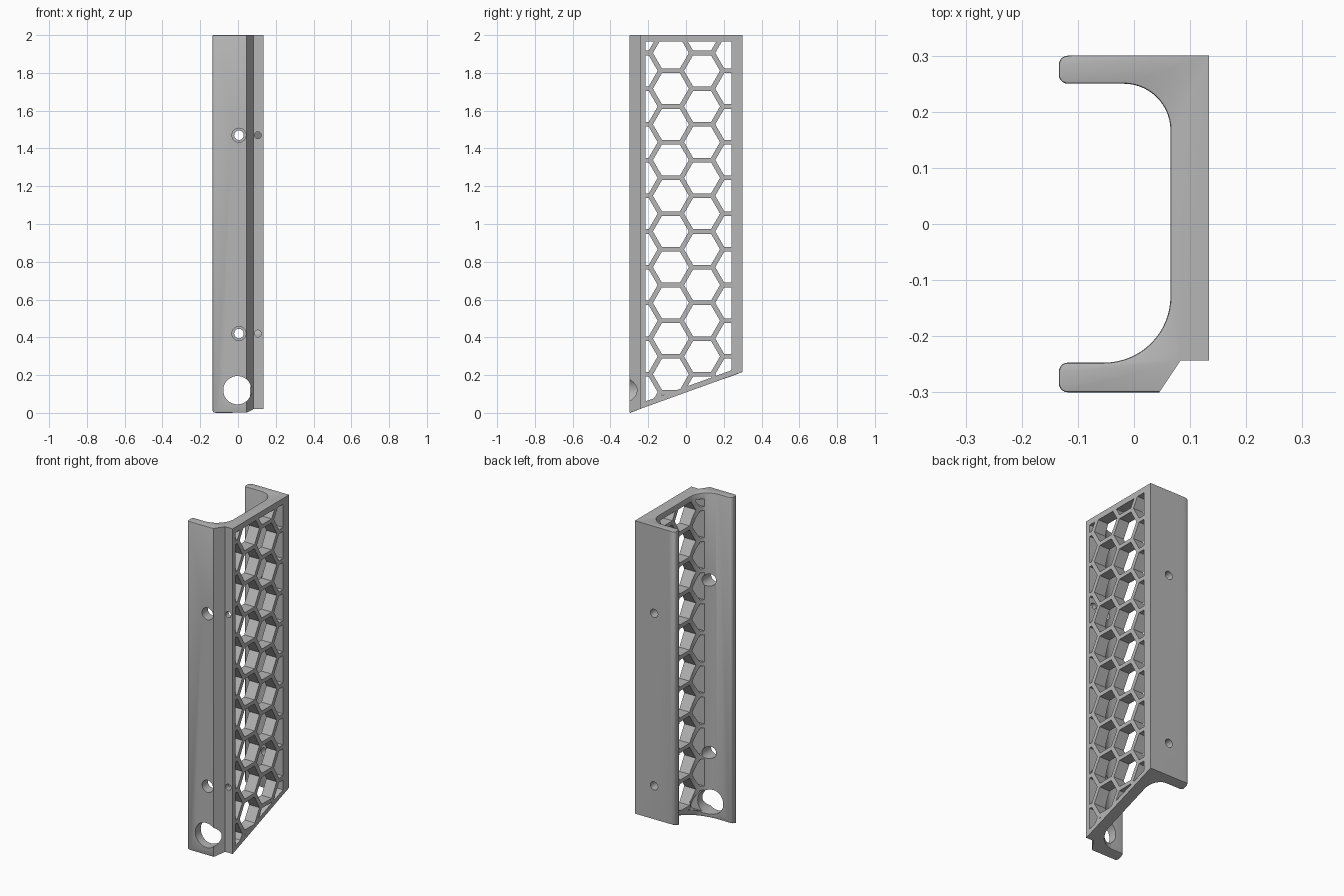
import bpy, bmesh, math
from mathutils import Matrix, Vector

cube = bpy.data.objects.get("Cube")
if cube:
    bpy.data.objects.remove(cube, do_unlink=True)

grey = bpy.data.materials.new("plain_grey")
grey.use_nodes = True
COLOUR = (0.47, 0.47, 0.47, 1)
grey.diffuse_color = COLOUR
grey.node_tree.nodes["Principled BSDF"].inputs["Base Color"].default_value = COLOUR

HALF_Y, HEIGHT, RISE = 0.3, 2.0, 0.217      # depth, height, slope of the foot
OUTER, INNER, TIP = 0.134, 0.065, -0.134    # wall faces and flange tips in x


def foot(y):
    return RISE * (y + HALF_Y) / (2 * HALF_Y)


def arc(cx, cy, r, start, end, steps):
    angles = [math.radians(start + (end - start) * i / steps) for i in range(steps + 1)]
    return [(cx + r * math.cos(a), cy + r * math.sin(a)) for a in angles]


def make_object(name, bm):
    bmesh.ops.recalc_face_normals(bm, faces=bm.faces)
    mesh = bpy.data.meshes.new(name)
    bm.to_mesh(mesh)
    bm.free()
    mesh.materials.append(grey)
    obj = bpy.data.objects.new(name, mesh)
    bpy.context.collection.objects.link(obj)
    return obj


def extrude(bm, faces, offset):
    result = bmesh.ops.extrude_face_region(bm, geom=faces)
    verts = [g for g in result["geom"] if isinstance(g, bmesh.types.BMVert)]
    bmesh.ops.translate(bm, verts=verts, vec=offset)


# Channel section: two flanges with rounded tips, filleted into the side wall
r = 0.016
back, front = 0.25, -0.247
profile = [(0.045, -HALF_Y), (0.083, -0.243), (OUTER, -0.243), (OUTER, HALF_Y)]
profile += arc(TIP + r, HALF_Y - r, r, 90, 180, 5)
profile += arc(TIP + r, back + r, r, 180, 270, 5)
profile += arc(INNER - 0.083, back - 0.083, 0.083, 90, 0, 14)
profile += arc(INNER - 0.118, front + 0.118, 0.118, 0, -90, 16)
profile += arc(TIP + r, front - r, r, 90, 180, 5)
profile += arc(TIP + r, -HALF_Y + r, r, 180, 270, 5)

# Extruded body with a sloping foot and softened end edges
bm = bmesh.new()
base = bm.faces.new([bm.verts.new((x, y, 0)) for x, y in profile])
extrude(bm, [base], Vector((0, 0, HEIGHT)))
for v in bm.verts:
    if v.co.z < 1:
        v.co.z = foot(v.co.y)
soft = []
for e in bm.edges:
    a, b = (v.co for v in e.verts)
    same_end = (a.z < 1) == (b.z < 1)
    if same_end and max(a.x, b.x) < INNER + 0.001:
        soft.append(e)
bmesh.ops.bevel(bm, geom=soft, offset=0.004, segments=2, profile=0.5, affect='EDGES')
body = make_object("honeycomb_bracket", bm)

# Honeycomb cutter: flat hexagons trimmed to the window, then thickened
PITCH, STEP, RADIUS = 0.189, 0.165, 0.095
bm = bmesh.new()
for col in range(4):
    y = -0.245 + col * STEP
    for row in range(-1, 12):
        z = 1.811 - PITCH * (row - 0.5 * (col % 2))
        z -= PITCH * (col % 2)
        bm.faces.new([bm.verts.new((-0.3, py, pz))
                      for py, pz in arc(y, z, RADIUS, 0, 300, 5)])
slope = Vector((0, RISE, -2 * HALF_Y))
limits = [((0, -0.215, 0), (0, -1, 0)), ((0, 0.242, 0), (0, 1, 0)),
          ((0, 0, 1.965), (0, 0, 1)), ((0, 0, foot(0) + 0.03), slope)]
for point, normal in limits:
    geom = bm.verts[:] + bm.edges[:] + bm.faces[:]
    bmesh.ops.bisect_plane(bm, geom=geom, plane_co=point, plane_no=normal,
                           clear_outer=True)
extrude(bm, bm.faces[:], Vector((0.6, 0, 0)))
hexes = make_object("honeycomb_cutter", bm)

# Round holes: large cable hole, screw holes in both flanges, pilot holes
holes = [(-0.003, 0.12, 0.075, -0.4, -0.135)]
for z in (0.42, 1.47):
    holes += [(0.005, z, 0.037, -0.4, -0.135),
              (0.005, z, 0.025, 0.15, 0.4),
              (0.105, z, 0.018, -0.4, -0.19)]
bm = bmesh.new()
for x, z, radius, y0, y1 in holes:
    place = Matrix.Translation((x, (y0 + y1) / 2, z)) @ Matrix.Rotation(math.pi / 2, 4, 'X')
    bmesh.ops.create_cone(bm, cap_ends=True, segments=40, radius1=radius,
                          radius2=radius, depth=y1 - y0, matrix=place)
rounds = make_object("hole_cutter", bm)

# Cut the openings, then shade the rounded faces
bpy.ops.object.select_all(action='DESELECT')
bpy.context.view_layer.objects.active = body
body.select_set(True)
for cutter in (hexes, rounds):
    cutter.hide_render = True
    mod = body.modifiers.new(cutter.name, 'BOOLEAN')
    mod.operation = 'DIFFERENCE'
    mod.solver = 'EXACT'
    mod.object = cutter
    bpy.ops.object.modifier_apply(modifier=mod.name)
    bpy.data.objects.remove(cutter, do_unlink=True)
bpy.ops.object.shade_smooth_by_angle(angle=math.radians(30))
